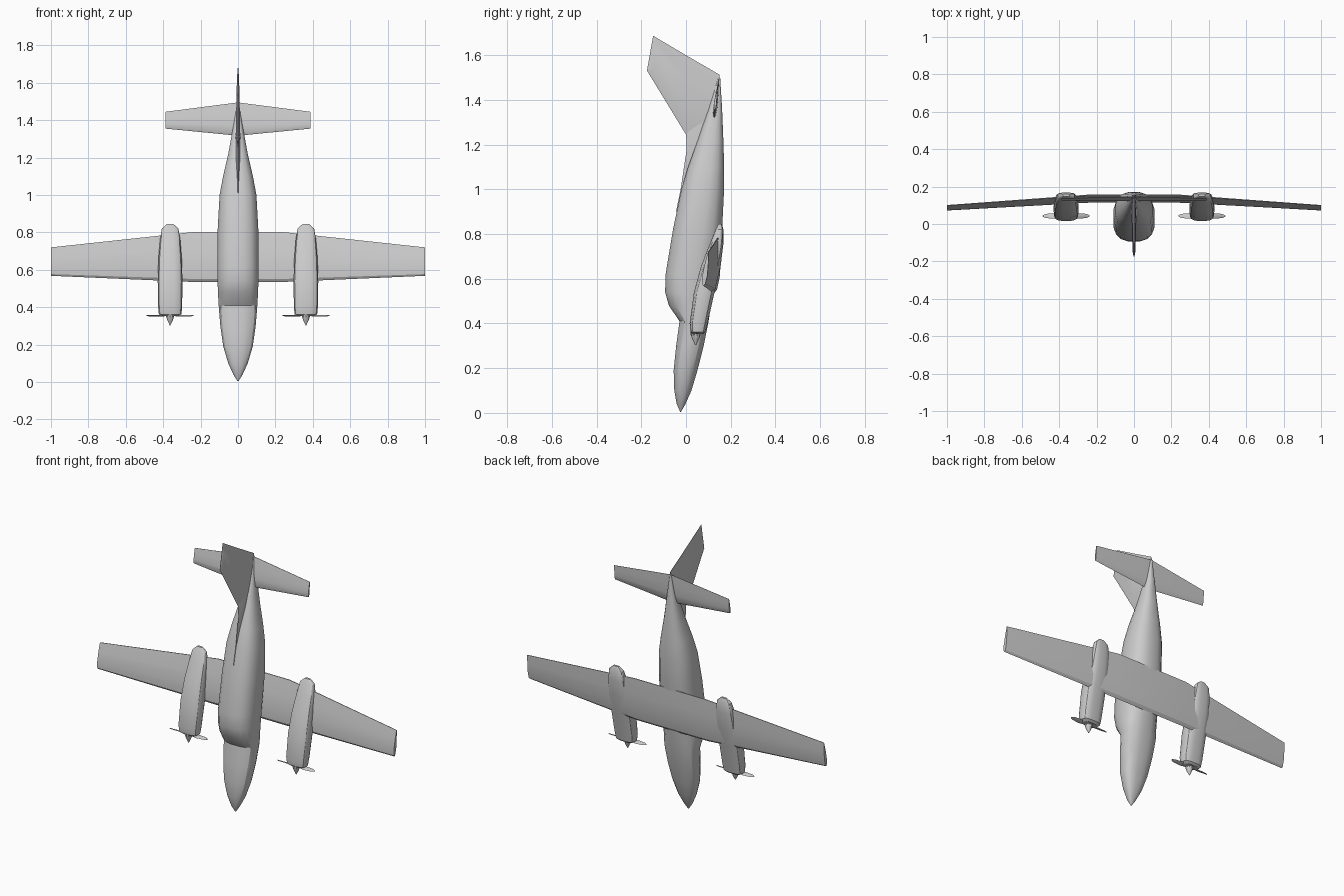
import bpy, bmesh
from math import sin, cos, pi

old = bpy.data.objects.get("Cube")
if old:
    bpy.data.objects.remove(old, do_unlink=True)

grey = bpy.data.materials.new("light grey")
grey.use_nodes = True
grey.diffuse_color = (0.6, 0.6, 0.6, 1)
grey.node_tree.nodes["Principled BSDF"].inputs["Base Color"].default_value = (0.6, 0.6, 0.6, 1)


def loft(name, rings, angle=0.5):
    """Skin a closed body through rings of equal point count."""
    bm = bmesh.new()
    loops = [[bm.verts.new(p) for p in ring] for ring in rings]
    n = len(loops[0])
    for a, b in zip(loops, loops[1:]):
        for i in range(n):
            j = (i + 1) % n
            bm.faces.new((a[i], a[j], b[j], b[i]))
    bm.faces.new(loops[0][::-1])
    bm.faces.new(loops[-1])
    bmesh.ops.remove_doubles(bm, verts=bm.verts, dist=0.0004)
    bmesh.ops.recalc_face_normals(bm, faces=bm.faces)
    mesh = bpy.data.meshes.new(name)
    bm.to_mesh(mesh)
    bm.free()
    mesh.materials.append(grey)
    obj = bpy.data.objects.new(name, mesh)
    bpy.context.collection.objects.link(obj)
    bpy.ops.object.select_all(action='DESELECT')
    obj.select_set(True)
    bpy.context.view_layer.objects.active = obj
    bpy.ops.object.shade_smooth_by_angle(angle=angle)
    return obj


def oval(x, z, y0, y1, w, power, n=16):
    """Rounded-box cross-section at height z."""
    def soft(v):
        return (1 if v > 0 else -1) * abs(v) ** (2 / power)
    mid, half = (y0 + y1) / 2, (y1 - y0) / 2
    turns = [2 * pi * (i + 0.5) / n for i in range(n)]
    return [(x + w * soft(cos(t)), mid + half * soft(sin(t)), z) for t in turns]


def airfoil(x, z_lead, z_trail, y_lead, y_trail, thick):
    """Wing section: fractions along the chord and across the thickness."""
    shape = [(0, 0), (0.06, -0.3), (0.3, -0.5), (0.65, -0.35), (1, -0.06),
             (1, 0.06), (0.65, 0.3), (0.3, 0.45), (0.06, 0.3)]
    return [(x, y_lead + (y_trail - y_lead) * c + thick * t,
             z_lead + (z_trail - z_lead) * c) for c, t in shape]


# Fuselage: z, top y, belly y, half width
body = [(0.005, -0.026, -0.022, 0.003), (0.04, -0.042, -0.002, 0.025),
        (0.1, -0.053, 0.025, 0.053), (0.19, -0.056, 0.052, 0.08),
        (0.3, -0.045, 0.08, 0.096), (0.41, -0.03, 0.102, 0.105),
        (0.48, -0.078, 0.113, 0.109), (0.54, -0.095, 0.122, 0.111),
        (0.62, -0.093, 0.132, 0.112), (0.82, -0.06, 0.163, 0.11),
        (1.0, -0.022, 0.172, 0.1), (1.1, 0.008, 0.172, 0.081),
        (1.22, 0.052, 0.168, 0.053), (1.36, 0.1, 0.162, 0.027),
        (1.5, 0.144, 0.153, 0.004)]
loft("fuselage", [oval(0, z, a, b, w, 2.6) for z, a, b, w in body])

# Wing: flat centre section, tapered raised outer panels
wing = [(-1, 0.568, 0.72, 0.078, 0.1, 0.024), (-0.24, 0.535, 0.802, 0.125, 0.155, 0.04),
        (0.24, 0.535, 0.802, 0.125, 0.155, 0.04), (1, 0.568, 0.72, 0.078, 0.1, 0.024)]
loft("wing", [airfoil(*s) for s in wing])

# Tailplane
tail = [(-0.387, 1.355, 1.445, 0.128, 0.138, 0.012), (0, 1.317, 1.495, 0.126, 0.147, 0.02),
        (0.387, 1.355, 1.445, 0.128, 0.138, 0.012)]
loft("tailplane", [airfoil(*s) for s in tail])


def fin_section(y, z_lead, z_trail, thick):
    """Upright section across the fin, tapered to both edges."""
    shape = [(0, 0), (0.25, 0.5), (0.7, 0.35), (1, 0.04),
             (1, -0.04), (0.7, -0.35), (0.25, -0.5)]
    return [(thick * t, y, z_lead + (z_trail - z_lead) * c) for c, t in shape]


# Fin with its swept tip, and the long dorsal fillet in front of it
loft("fin", [fin_section(0.15, 1.2, 1.513, 0.026), fin_section(0.0, 1.245, 1.6, 0.024),
             fin_section(-0.147, 1.486, 1.687, 0.016), fin_section(-0.174, 1.53, 1.535, 0.004)])
fillet = [(0.9, -0.045, 0.03, 0.004), (1.0, -0.024, 0.05, 0.009),
          (1.18, 0.003, 0.09, 0.012), (1.26, 0.0, 0.12, 0.012), (1.46, 0.12, 0.15, 0.008)]
loft("dorsal_fillet", [[(0, a, z), (w, (a + b) / 2, z), (w, b, z), (-w, b, z),
                        (-w, (a + b) / 2, z)] for z, a, b, w in fillet])

# Engine nacelles with spinner and two-bladed propeller
nacelle = [(0.352, 0.03, 0.075, 0.045), (0.362, 0.02, 0.088, 0.061),
           (0.4, 0.016, 0.097, 0.065), (0.54, 0.035, 0.128, 0.067),
           (0.66, 0.068, 0.156, 0.063), (0.76, 0.108, 0.168, 0.055),
           (0.82, 0.132, 0.168, 0.045), (0.845, 0.146, 0.16, 0.018)]
spinner = [(0.303, 0.002), (0.33, 0.015), (0.35, 0.022), (0.365, 0.023)]
blade = [(-0.126, 0.003), (-0.11, 0.011), (-0.06, 0.015), (-0.01, 0.008),
         (0.01, 0.008), (0.06, 0.015), (0.11, 0.011), (0.126, 0.003)]
for side, sign in (("left", 1), ("right", -1)):
    cx, cy, cz = 0.363 * sign, 0.043, 0.355
    loft(side + "_nacelle", [oval(cx, z, a, b, w, 3.2) for z, a, b, w in nacelle])
    loft(side + "_spinner", [oval(cx, z, cy - r, cy + r, r, 2, 10) for z, r in spinner])
    rings = []
    for r, w in blade:
        tilt = 0.3 if r > 0 else -0.3
        rings.append([(cx + r, cy + w, cz + tilt * w), (cx + r, cy, cz + 0.003),
                      (cx + r, cy - w, cz - tilt * w), (cx + r, cy, cz - 0.003)])
    loft(side + "_propeller", rings)
